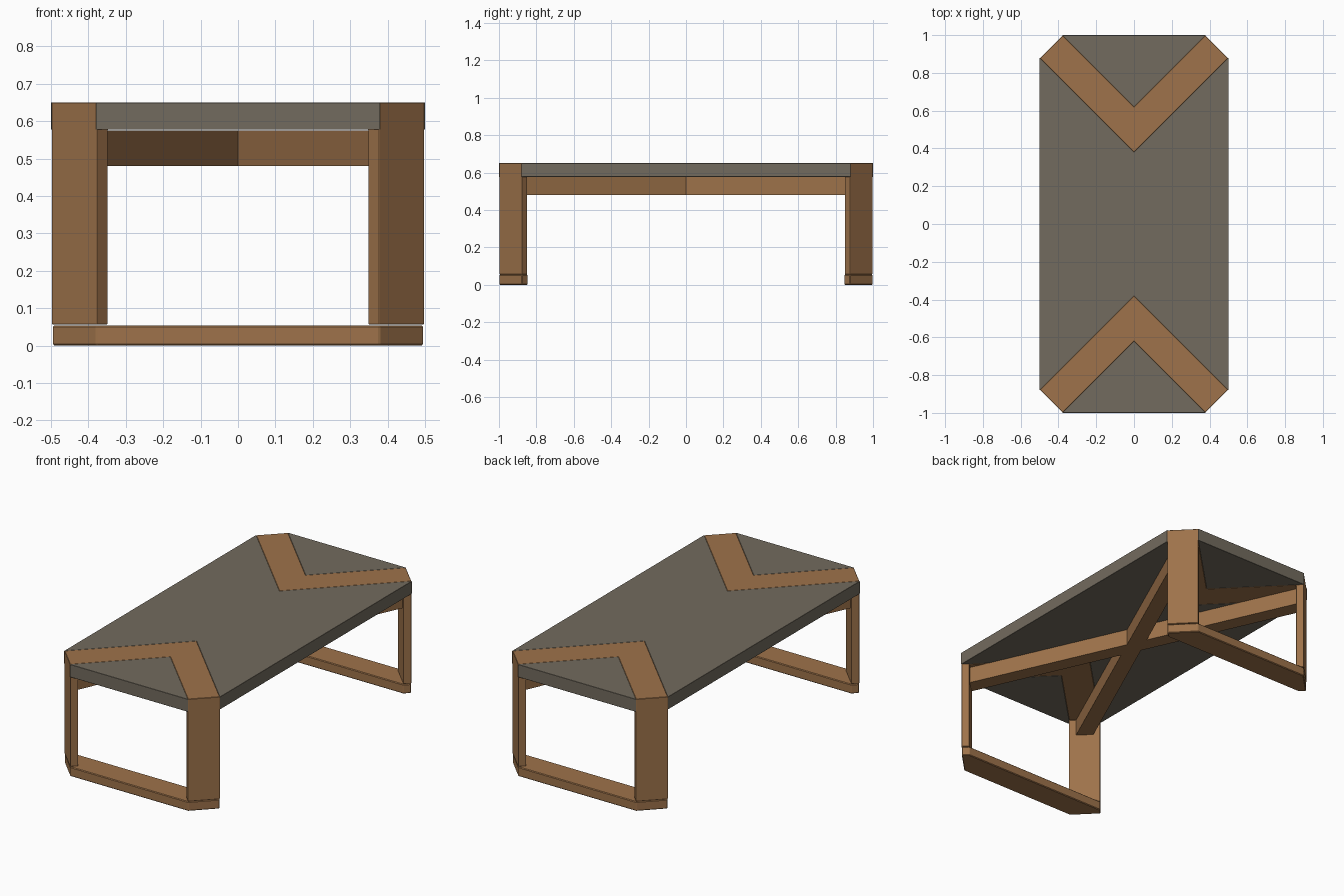
import bpy, math

if "Cube" in bpy.data.objects:
    bpy.data.objects.remove(bpy.data.objects["Cube"])

TOP, UNDER, FOOT = 0.65, 0.577, 0.056   # tabletop top, its underside, base bar top


def material(name, rgb):
    m = bpy.data.materials.new(name)
    m.diffuse_color = (*rgb, 1)
    m.use_nodes = True
    m.node_tree.nodes["Principled BSDF"].inputs["Base Color"].default_value = m.diffuse_color
    return m


wood = material("warm wood", (0.342, 0.171, 0.069))
grey = material("grey top", (0.171, 0.147, 0.112))


def add(name, verts, faces, mat, bevel=0.0, mirror=(False, False)):
    me = bpy.data.meshes.new(name)
    me.from_pydata(verts, [], faces)
    me.materials.append(mat)
    ob = bpy.data.objects.new(name, me)
    bpy.context.collection.objects.link(ob)
    if any(mirror):
        mod = ob.modifiers.new("mirror", "MIRROR")
        mod.use_axis = (*mirror, False)
        mod.use_clip = True
    if bevel:
        mod = ob.modifiers.new("soft edges", "BEVEL")
        mod.width, mod.segments = bevel, 1
    return ob


def prism(name, outline, z0, z1, mat, **kw):
    # outline runs counter-clockwise seen from above
    n = len(outline)
    verts = [(x, y, z) for z in (z0, z1) for x, y in outline]
    faces = [list(range(n))[::-1], list(range(n, 2 * n))]
    faces += [(i, (i + 1) % n, n + (i + 1) % n, n + i) for i in range(n)]
    return add(name, verts, faces, mat, **kw)


# Tabletop centre panel with a notch at each end
prism("centre_panel", [(0.5, -0.88), (0.5, 0.88), (0, 0.38),
                       (-0.5, 0.88), (-0.5, -0.88), (0, -0.38)],
      UNDER, TOP, grey, bevel=0.001)

# Triangular end panels
prism("end_panel", [(0, 0.62), (0.38, 1), (-0.38, 1)], UNDER, TOP, grey,
      bevel=0.001, mirror=(False, True))

# Chevron bands that fold down into the four legs, mitred at x = 0
verts = []
for x0, y0 in ((0.498, 0.878), (0.378, 0.998)):
    for d, z in ((0, FOOT), (0, TOP), (x0, TOP), (x0, UNDER), (0.03, UNDER), (0.03, FOOT)):
        verts.append((x0 - d, y0 - d, z))
faces = [(0, 1, 4, 5), (1, 2, 3, 4), (11, 10, 7, 6), (10, 9, 8, 7)]
faces += [(i, i + 6, (i + 1) % 6 + 6, (i + 1) % 6) for i in range(6) if i != 2]
add("chevron_legs", verts, faces, wood, bevel=0.002, mirror=(True, True))

# Base bars joining each pair of legs
prism("base_bar", [(-0.467, 0.847), (0.467, 0.847), (0.497, 0.877), (0.378, 0.997),
                   (-0.378, 0.997), (-0.497, 0.877)], 0, FOOT - 0.002, wood,
      bevel=0.004, mirror=(False, True))

# Crossed braces under the top, ends cut flush with the inner leg faces
angle, half = math.atan2(0.91, 0.41), 0.045
u = (math.cos(angle), math.sin(angle))
n = (-u[1], u[0])
ends = []
for s in (-half, half):
    t = (1.318 - s * (n[0] + n[1])) / (u[0] + u[1])
    ends.append((t * u[0] + s * n[0], t * u[1] + s * n[1]))
brace = ends + [(-x, -y) for x, y in ends]
prism("brace_right", brace, 0.48, UNDER - 0.002, wood)
prism("brace_left", [(-x, y) for x, y in brace][::-1], 0.48, UNDER - 0.002, wood)
